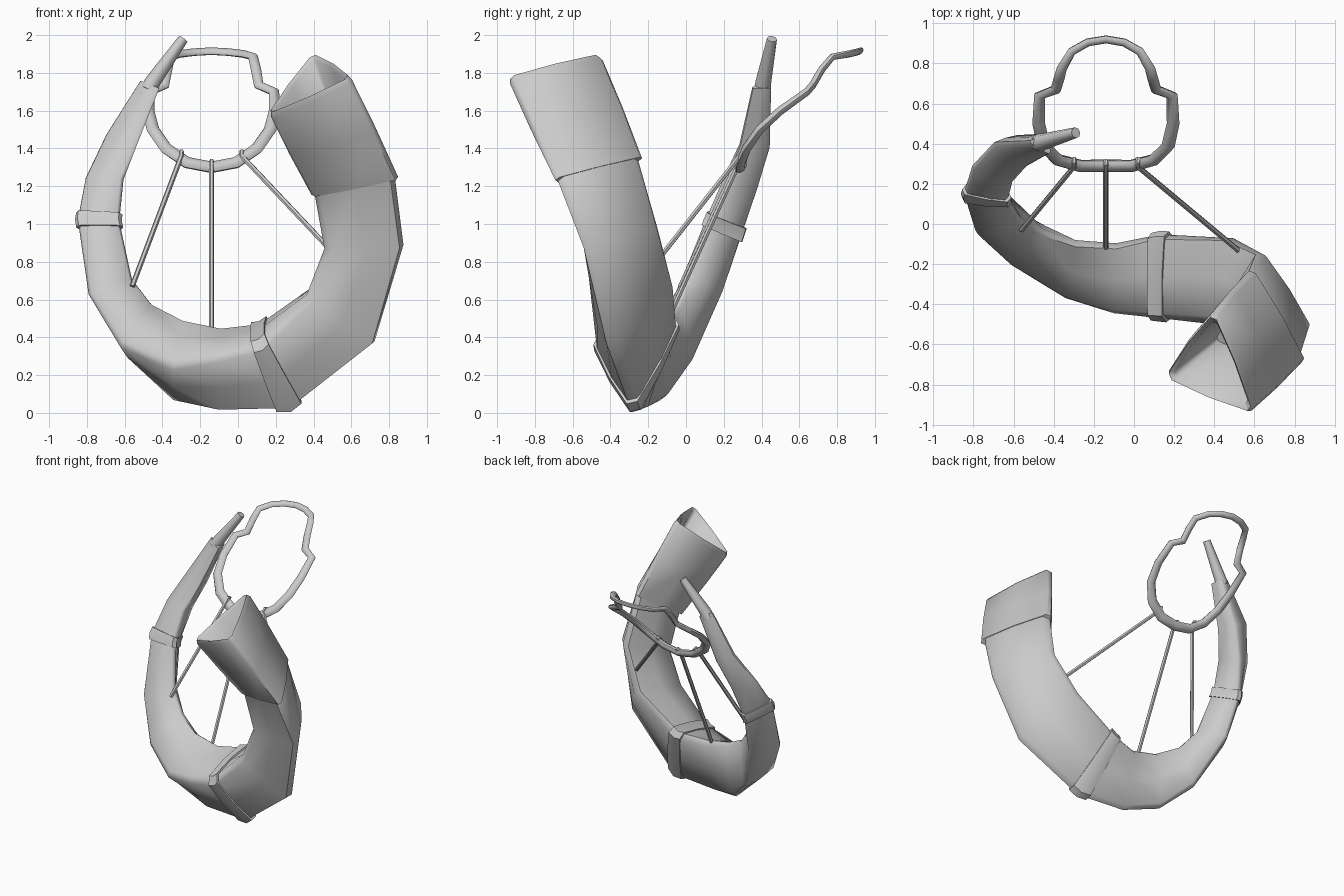
import bpy, bmesh, math
from mathutils import Vector

cube = bpy.data.objects.get("Cube")
if cube:
    bpy.data.objects.remove(cube)

grey = bpy.data.materials.new("plain grey")
grey.use_nodes = True
COLOUR = (0.6, 0.6, 0.6, 1)
grey.diffuse_color = COLOUR
grey.node_tree.nodes["Principled BSDF"].inputs["Base Color"].default_value = COLOUR


def tri(*points):
    return [Vector(p) for p in points]


def centre(t):
    return sum(t, Vector()) / len(t)


def scaled(t, s, shift=Vector()):
    c = centre(t)
    return [c + (p - c) * s + shift for p in t]


def blend(a, b, f):
    return [p.lerp(q, f) for p, q in zip(a, b)]


def section(t, trim=0.11, grow=1.12, bulge=0.08):
    """Triangle with clipped corners and slightly bowed sides."""
    t = scaled(t, grow)
    c = centre(t)
    ring = []
    for i in range(3):
        a, b = t[i], t[(i + 1) % 3]
        mid = (a + b) / 2
        ring += [a.lerp(b, trim), mid + (mid - c) * bulge, b.lerp(a, trim)]
    return ring


def add_mesh(name, rings, closed=False, angle=40):
    """Skin a row of matching rings; cap the ends unless closed."""
    bm = bmesh.new()
    rows = [[bm.verts.new(p) for p in ring] for ring in rings]
    pairs = list(zip(rows, rows[1:]))
    if closed:
        pairs.append((rows[-1], rows[0]))
    else:
        bm.faces.new(rows[0])
        bm.faces.new(rows[-1])
    n = len(rows[0])
    for r, s in pairs:
        for i in range(n):
            j = (i + 1) % n
            bm.faces.new((r[i], r[j], s[j], s[i]))
    bmesh.ops.recalc_face_normals(bm, faces=bm.faces)
    mesh = bpy.data.meshes.new(name)
    bm.to_mesh(mesh)
    bm.free()
    mesh.materials.append(grey)
    ob = bpy.data.objects.new(name, mesh)
    bpy.context.collection.objects.link(ob)
    bpy.ops.object.select_all(action="DESELECT")
    ob.select_set(True)
    bpy.context.view_layer.objects.active = ob
    bpy.ops.object.shade_smooth_by_angle(angle=math.radians(angle))
    return ob


def tube(name, path, radii, sides=8, closed=False, side_axis=(0.9, -0.4, 0.3), flat=1):
    """Tube along a path, one radius per point, optionally flattened."""
    path = [Vector(p) for p in path]
    n = len(path)
    rings = []
    for i, p in enumerate(path):
        before = path[i - 1] if closed or i > 0 else p
        after = path[(i + 1) % n] if closed or i < n - 1 else p
        d = (after - before).normalized()
        u = d.cross(Vector(side_axis)).normalized()
        v = d.cross(u) * flat
        rings.append([p + (u * math.cos(a) + v * math.sin(a)) * radii[i]
                      for a in (math.tau * k / sides for k in range(sides))])
    return add_mesh(name, rings, closed, 50)


# Horn stations: front ridge, outer ridge, back ridge
bell_start = tri((.40, -.52, 1.15), (.84, -.68, 1.24), (.59, -.24, 1.35))
bell_end = tri((.17, -.76, 1.58), (.59, -.93, 1.77), (.40, -.45, 1.89))
stations = [
    tri((-.52, .41, 1.76), (-.43, .45, 1.72), (-.42, .35, 1.72)),
    tri((-.70, .40, 1.48), (-.57, .44, 1.40), (-.54, .28, 1.42)),
    tri((-.81, .28, 1.25), (-.66, .38, 1.19), (-.61, .20, 1.24)),
    tri((-.85, .14, 1.03), (-.72, .30, .94), (-.63, .11, 1.02)),
    tri((-.79, -.05, .63), (-.69, .20, .64), (-.56, .01, .71)),
    tri((-.62, -.21, .36), (-.53, .03, .26), (-.45, -.04, .58)),
    tri((-.34, -.38, .25), (-.34, -.11, .07), (-.29, -.09, .49)),
    tri((-.10, -.45, .30), (-.10, -.22, .01), (-.09, -.10, .44)),
    tri((.12, -.47, .36), (.28, -.27, .015), (.12, -.05, .46)),
    tri((.37, -.49, .61), (.73, -.40, .36), (.47, -.06, .69)),
    tri((.46, -.48, .86), (.88, -.53, .88), (.63, -.14, .99)),
    scaled(bell_start, 0.97),
    scaled(blend(bell_start, bell_end, 0.15), 0.9),
]
add_mesh("horn_body", [section(t) for t in stations], angle=66)

# Flared bell sleeve with a hollow mouth and rounded rim
axis = (centre(bell_end) - centre(bell_start)).normalized()
mouth = [
    scaled(bell_start, 0.92),
    scaled(bell_start, 1.02),
    scaled(blend(bell_start, bell_end, 0.5), 1.03),
    scaled(bell_end, 1.0, axis * -0.02),
    scaled(bell_end, 0.95, axis * 0.01),
    scaled(bell_end, 0.84, axis * -0.01),
    scaled(blend(bell_start, bell_end, 0.3), 0.6),
]
add_mesh("bell_sleeve", [section(t, 0.07, 1.1) for t in mouth], angle=66)

# Raised bands that follow the horn around a station
for name, i, width, grow in (("upper_band", 3, 0.08, 1.13), ("lower_band", 8, 0.11, 1.08)):
    here = stations[i]
    sides = []
    for other in (stations[i - 1], stations[i + 1]):
        gap = (centre(other) - centre(here)).length
        sides.append(blend(here, other, width / 2 / gap))
    rows = [scaled(sides[0], 0.92), scaled(sides[0], grow), scaled(here, grow),
            scaled(sides[1], grow), scaled(sides[1], 0.92)]
    add_mesh(name, [section(t) for t in rows], True)

# Tapered mouthpiece
tube("mouthpiece", [(-.475, .405, 1.71), (-.45, .41, 1.755), (-.29, .455, 1.98)],
     [.045, .042, .027])

# Neck loop, mirrored about its middle
MID = -0.14
half_loop = [(0, .29, 1.30), (.13, .29, 1.325), (.24, .32, 1.40), (.31, .39, 1.50),
             (.335, .50, 1.60), (.33, .64, 1.70), (.25, .67, 1.735), (.235, .72, 1.82),
             (.22, .775, 1.885), (.17, .86, 1.90), (.09, .905, 1.91), (0, .92, 1.915)]
right = [(MID + x, y, z) for x, y, z in half_loop]
left = [(MID - x, y, z) for x, y, z in half_loop[-2:0:-1]]
loop = right + left
tube("neck_loop", loop, [0.036 - 0.02 * (p[1] - 0.29) for p in loop],
     closed=True, side_axis=(0, -0.7, 0.7), flat=0.7)

# Stay rods, each bent over the neck loop
for name, top, foot in (("right_stay", (-.30, .295, 1.375), (-.56, -.03, .67)),
                        ("middle_stay", (-.14, .285, 1.325), (-.14, -.12, .44)),
                        ("left_stay", (.02, .295, 1.375), (.53, -.14, .82))):
    top = Vector(top)
    hook = top + Vector((0, .035, 0))
    tube(name, [hook, top + Vector((0, .012, .008)), top + Vector((0, -.01, -.015)), foot],
         [.012, .014, .014, .014], 6)
